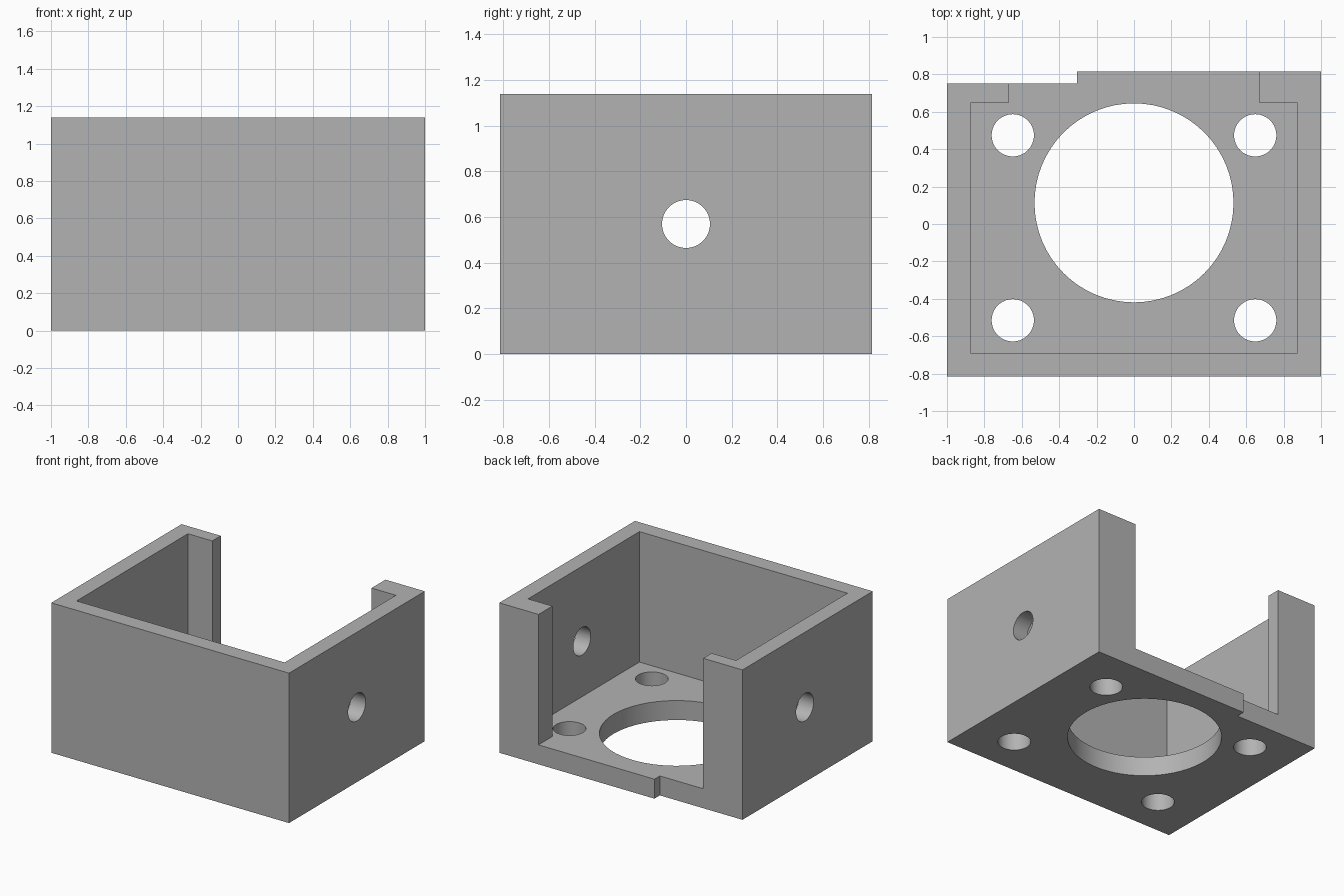
import bpy
import bmesh
import math

cube = bpy.data.objects.get("Cube")
if cube:
    bpy.data.objects.remove(cube, do_unlink=True)

HALF_X, HALF_Y, HEIGHT = 1.0, 0.815, 1.14
FLOOR = 0.148          # floor thickness
STEP_X, STEP_Y = -0.305, 0.75   # shallow step along the back edge
IN_X, IN_FRONT, IN_BACK = 0.875, -0.69, 0.648
OPENING = 0.67         # half width of the back opening

grey = bpy.data.materials.new("plain grey")
grey.use_nodes = True
colour = (0.45, 0.45, 0.45, 1.0)
grey.diffuse_color = colour
grey.node_tree.nodes["Principled BSDF"].inputs["Base Color"].default_value = colour


def finish(bm, name):
    bmesh.ops.recalc_face_normals(bm, faces=bm.faces)
    mesh = bpy.data.meshes.new(name)
    bm.to_mesh(mesh)
    bm.free()
    mesh.materials.append(grey)
    obj = bpy.data.objects.new(name, mesh)
    bpy.context.collection.objects.link(obj)
    return obj


def prism(name, outline, bottom, top):
    bm = bmesh.new()
    face = bm.faces.new([bm.verts.new((x, y, bottom)) for x, y in outline])
    new = bmesh.ops.extrude_face_region(bm, geom=[face])["geom"]
    verts = [v for v in new if isinstance(v, bmesh.types.BMVert)]
    bmesh.ops.translate(bm, verts=verts, vec=(0, 0, top - bottom))
    return finish(bm, name)


def drill(name, radius, length, location, sideways=False):
    bm = bmesh.new()
    bmesh.ops.create_cone(bm, cap_ends=True, segments=64, radius1=radius,
                          radius2=radius, depth=length)
    obj = finish(bm, name)
    obj.location = location
    if sideways:
        obj.rotation_euler.y = math.pi / 2
    return obj


# Solid block with the stepped back edge
bracket = prism("motor_bracket", [
    (-HALF_X, -HALF_Y), (HALF_X, -HALF_Y), (HALF_X, HALF_Y),
    (STEP_X, HALF_Y), (STEP_X, STEP_Y), (-HALF_X, STEP_Y)], 0, HEIGHT)

# Inner cavity, open at the top and through the back between two lips
cutters = [prism("cavity_cutter", [
    (-IN_X, IN_FRONT), (IN_X, IN_FRONT), (IN_X, IN_BACK), (OPENING, IN_BACK),
    (OPENING, HALF_Y + 0.2), (-OPENING, HALF_Y + 0.2),
    (-OPENING, IN_BACK), (-IN_X, IN_BACK)], FLOOR, HEIGHT + 0.2)]

# Large central opening and four bolt holes in the floor
cutters.append(drill("centre_hole_cutter", 0.532, 0.6, (0, 0.113, 0)))
for x in (-0.648, 0.648):
    for y in (-0.515, 0.474):
        cutters.append(drill("bolt_hole_cutter", 0.113, 0.6, (x, y, 0)))

# Cross hole through both side walls
cutters.append(drill("side_hole_cutter", 0.105, 2.6, (0, 0, 0.57), True))

bpy.ops.object.select_all(action="DESELECT")
bpy.context.view_layer.objects.active = bracket
bracket.select_set(True)
for cutter in cutters:
    cutter.hide_render = True
    mod = bracket.modifiers.new(cutter.name, "BOOLEAN")
    mod.operation = "DIFFERENCE"
    mod.solver = "EXACT"
    mod.object = cutter
    bpy.ops.object.modifier_apply(modifier=mod.name)
    bpy.data.objects.remove(cutter, do_unlink=True)

# Smooth hole walls, sharp corners
bpy.ops.object.shade_smooth_by_angle(angle=math.radians(30))
